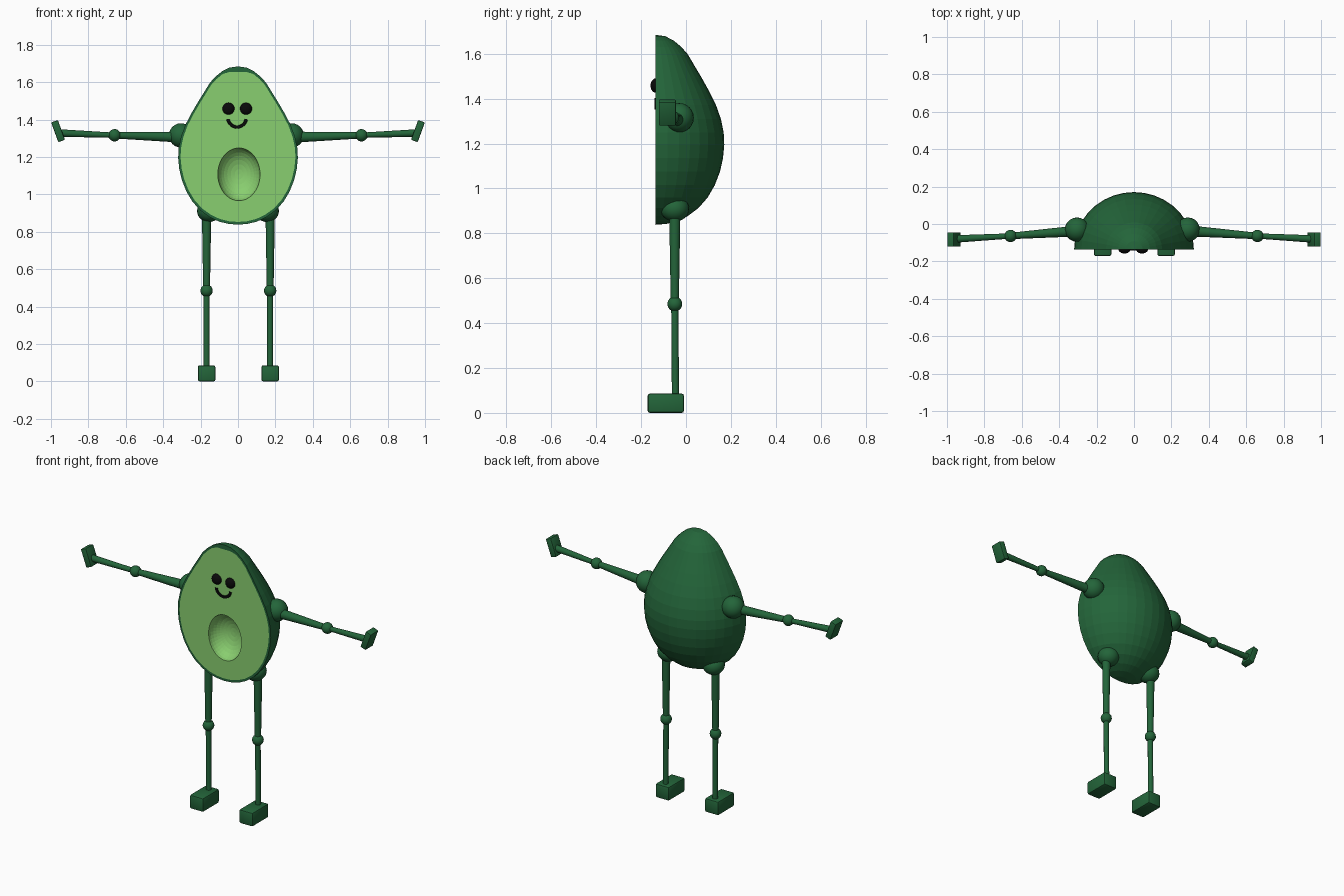
import bpy, bmesh, math
from mathutils import Vector, Matrix

if "Cube" in bpy.data.objects:
    bpy.data.objects.remove(bpy.data.objects["Cube"])

def material(name, rgb):
    m = bpy.data.materials.new(name)
    m.diffuse_color = (*rgb, 1)
    m.use_nodes = True
    m.node_tree.nodes["Principled BSDF"].inputs["Base Color"].default_value = m.diffuse_color
    return m

SKIN = material("dark green skin", (0.017, 0.130, 0.042))
FLESH = material("light green flesh", (0.25, 0.62, 0.16))
BLACK = material("black", (0.003, 0.003, 0.003))

def finish(bm, name, mats, smooth=True):
    bmesh.ops.recalc_face_normals(bm, faces=bm.faces)
    me = bpy.data.meshes.new(name)
    bm.to_mesh(me)
    bm.free()
    for m in mats:
        me.materials.append(m)
    ob = bpy.data.objects.new(name, me)
    bpy.context.collection.objects.link(ob)
    if smooth:
        bpy.context.view_layer.objects.active = ob
        ob.select_set(True)
        bpy.ops.object.shade_smooth_by_angle(angle=math.radians(40))
        ob.select_set(False)
    return ob

def ball(name, loc, scale, mat=SKIN):
    bm = bmesh.new()
    bmesh.ops.create_uvsphere(bm, u_segments=20, v_segments=12, radius=1,
                              matrix=Matrix.Translation(loc) @ Matrix.Diagonal((*scale, 1)))
    return finish(bm, name, [mat])

def rod(name, a, b, r1, r2):
    a, b = Vector(a), Vector(b)
    d = b - a
    bm = bmesh.new()
    rot = d.to_track_quat('Z', 'Y').to_matrix().to_4x4()
    bmesh.ops.create_cone(bm, cap_ends=True, segments=16, radius1=r1, radius2=r2, depth=d.length,
                          matrix=Matrix.Translation((a + b) / 2) @ rot)
    return finish(bm, name, [SKIN])

def block(name, loc, size, tilt=0.0, bevel=0.008):
    bm = bmesh.new()
    bmesh.ops.create_cube(bm, size=1, matrix=Matrix.Diagonal((*size, 1)))
    bmesh.ops.bevel(bm, geom=bm.edges[:], offset=bevel, segments=2, affect='EDGES', profile=0.5)
    bmesh.ops.transform(bm, verts=bm.verts, matrix=Matrix.Translation(loc) @ Matrix.Rotation(tilt, 4, 'Y'))
    return finish(bm, name, [SKIN])

# Body: half egg with a flat cut front, flesh panel and stone hollow
FRONT = -0.135
PROFILE = [(0.045, 1.678), (0.085, 1.658), (0.12, 1.630), (0.15, 1.597), (0.182, 1.545),
           (0.215, 1.492), (0.25, 1.432), (0.281, 1.372), (0.304, 1.31), (0.317, 1.25),
           (0.32, 1.195), (0.314, 1.135), (0.300, 1.075), (0.276, 1.015), (0.243, 0.96),
           (0.20, 0.913), (0.15, 0.877), (0.10, 0.854), (0.05, 0.842)]
TOP, BOTTOM, SEG = 1.684, 0.838, 18
bm = bmesh.new()
rows = []
for r, z in PROFILE:
    rows.append([bm.verts.new((r * math.cos(math.pi * i / SEG),
                               FRONT + 0.955 * r * math.sin(math.pi * i / SEG), z))
                 for i in range(SEG + 1)])
top, bottom = bm.verts.new((0, FRONT, TOP)), bm.verts.new((0, FRONT, BOTTOM))
for i in range(SEG):
    bm.faces.new((top, rows[0][i], rows[0][i + 1]))
    bm.faces.new((bottom, rows[-1][i + 1], rows[-1][i]))
    for a, b in zip(rows, rows[1:]):
        bm.faces.new((a[i], b[i], b[i + 1], a[i + 1]))

def ring_faces(a, b, index):
    n = len(a)
    for i in range(n):
        f = bm.faces.new((a[i], a[(i + 1) % n], b[(i + 1) % n], b[i]))
        f.material_index = index

outline = [top] + [r[0] for r in rows] + [bottom] + [r[-1] for r in reversed(rows)]
inner = [bm.verts.new((v.co.x * 0.96, FRONT, min(1.655, 1.25 + (v.co.z - 1.25) * 0.965)))
         for v in outline]
ring_faces(outline, inner, 0)

# Stone hollow: rings sinking into the flesh
CX, CZ, RX, RZ, DEPTH = 0.005, 1.107, 0.113, 0.141, 0.09
N, STEPS = len(outline), 8
previous = inner
for k in range(STEPS):
    t = math.pi / 2 * k / STEPS
    ring = []
    for i in range(N):
        a = math.pi / 2 - 2 * math.pi * i / N
        ring.append(bm.verts.new((CX + RX * math.cos(t) * math.cos(a), FRONT + DEPTH * math.sin(t),
                                  CZ + RZ * math.cos(t) * math.sin(a))))
    ring_faces(previous, ring, 1)
    previous = ring
pole = bm.verts.new((CX, FRONT + DEPTH, CZ))
for i in range(N):
    bm.faces.new((previous[i], previous[(i + 1) % N], pole)).material_index = 1
finish(bm, "body", [SKIN, FLESH], smooth=False)

# Face: domed eyes and a curved smile
for x, side in ((-0.051, "left"), (0.043, "right")):
    ball(side + "_eye", (x, FRONT, 1.458), (0.032, 0.023, 0.032), BLACK)
bm = bmesh.new()
ARC = 16
sections = []
for i in range(ARC + 1):
    a = math.radians(188 + 164 * i / ARC)
    sections.append([bm.verts.new((-0.005 + r * math.cos(a), y, 1.409 + r * math.sin(a)))
                     for r, y in ((0.040, FRONT + 0.002), (0.042, FRONT - 0.006),
                                  (0.056, FRONT - 0.006), (0.058, FRONT + 0.002))])
for a, b in zip(sections, sections[1:]):
    for j in range(4):
        bm.faces.new((a[j], a[(j + 1) % 4], b[(j + 1) % 4], b[j]))
bm.faces.new(sections[0])
bm.faces.new(sections[-1])
finish(bm, "smile", [BLACK])

# Arms and legs on both sides
for s, side, shoulder in ((-1, "left", -0.305), (1, "right", 0.287)):
    ball(side + "_shoulder", (shoulder, -0.03, 1.315), (0.065, 0.065, 0.065))
    elbow = (s * 0.66, -0.064, 1.316)
    rod(side + "_upper_arm", (s * 0.31, -0.038, 1.306), elbow, 0.029, 0.017)
    ball(side + "_elbow", elbow, (0.033, 0.033, 0.033))
    rod(side + "_forearm", elbow, (s * 0.955, -0.08, 1.328), 0.014, 0.02)
    block(side + "_hand", (s * 0.962, -0.083, 1.338), (0.038, 0.076, 0.112), s * math.radians(20), 0.005)

    x = s * 0.17 + 0.002
    ball(side + "_hip", (s * 0.155, -0.05, 0.91), (0.064, 0.064, 0.058))
    rod(side + "_thigh", (x, -0.05, 0.9), (x, -0.05, 0.485), 0.025, 0.018)
    ball(side + "_knee", (x, -0.05, 0.485), (0.033, 0.033, 0.033))
    rod(side + "_shin", (x, -0.05, 0.485), (x, -0.047, 0.07), 0.016, 0.016)
    block(side + "_foot", (x, -0.09, 0.043), (0.094, 0.162, 0.086), 0, 0.01)
